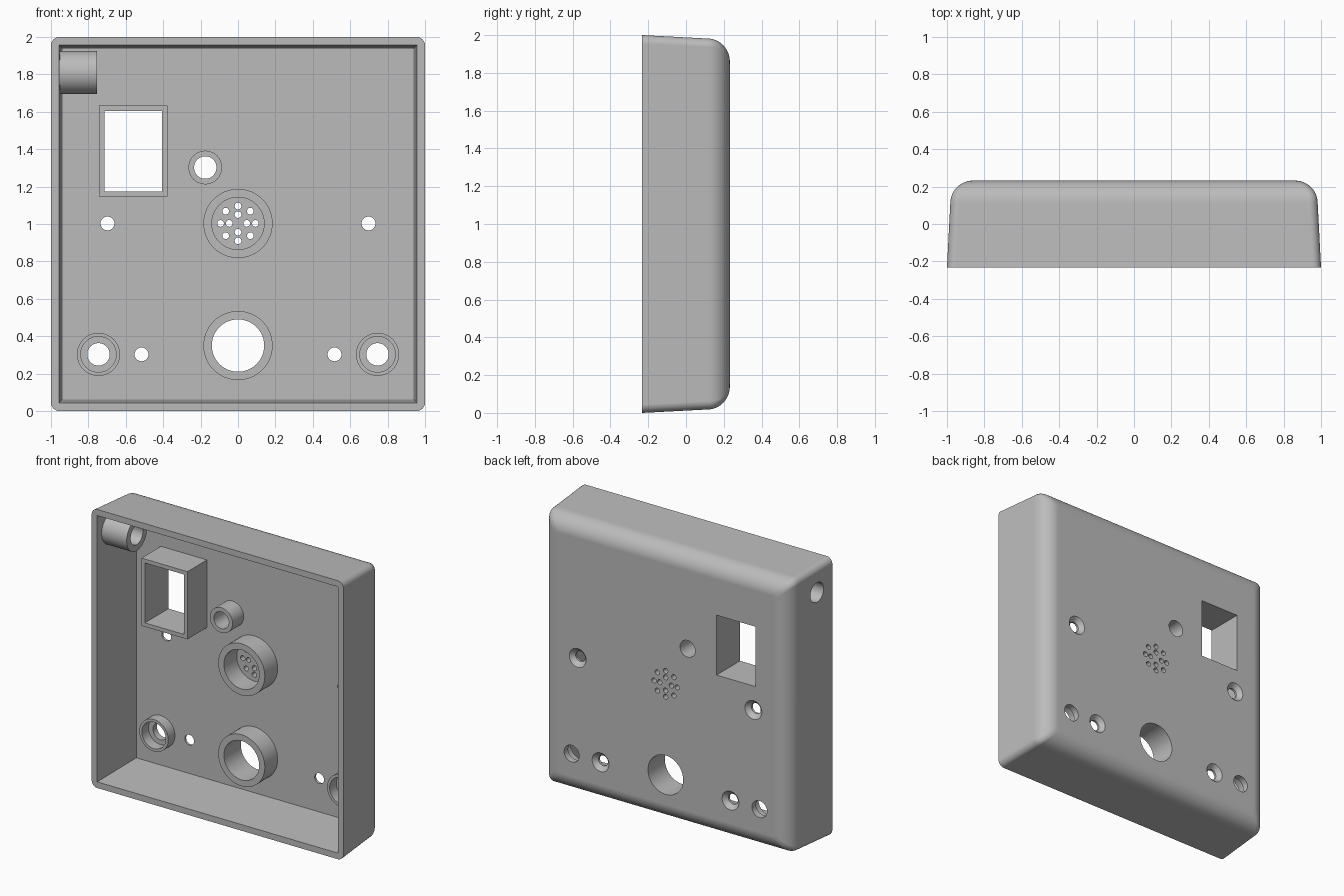
import bpy, bmesh, math

cube = bpy.data.objects.get("Cube")
if cube:
    bpy.data.objects.remove(cube, do_unlink=True)

grey = bpy.data.materials.new("light grey plastic")
grey.use_nodes = True
colour = (0.5, 0.5, 0.5, 1)
grey.diffuse_color = colour
grey.node_tree.nodes["Principled BSDF"].inputs["Base Color"].default_value = colour

FRONT, BACK, FLOOR = -0.232, 0.232, 0.186
OVER = 0.3          # cutters reach past the back
MID = 1.0           # height of the case centre


def add_loft(bm, rings, closed=False):
    """Skin a list of point rings; closed joins the last ring to the first."""
    loops = [[bm.verts.new(p) for p in ring] for ring in rings]
    faces = []
    pairs = list(zip(loops, loops[1:]))
    if closed:
        pairs.append((loops[-1], loops[0]))
    else:
        faces += [bm.faces.new(loops[0]), bm.faces.new(loops[-1])]
    for a, b in pairs:
        for i in range(len(a)):
            j = (i + 1) % len(a)
            faces.append(bm.faces.new((a[i], a[j], b[j], b[i])))
    bmesh.ops.recalc_face_normals(bm, faces=faces)


def finish(name, bm):
    mesh = bpy.data.meshes.new(name)
    bm.to_mesh(mesh)
    bm.free()
    mesh.materials.append(grey)
    obj = bpy.data.objects.new(name, mesh)
    bpy.context.collection.objects.link(obj)
    return obj


def smooth(obj):
    bpy.ops.object.select_all(action='DESELECT')
    obj.select_set(True)
    bpy.context.view_layer.objects.active = obj
    bpy.ops.object.shade_smooth_by_angle(angle=math.radians(30))


def cut(obj, cutter):
    mod = obj.modifiers.new("cut", 'BOOLEAN')
    mod.operation, mod.solver, mod.object = 'DIFFERENCE', 'EXACT', cutter
    bpy.context.view_layer.objects.active = obj
    bpy.ops.object.modifier_apply(modifier=mod.name)
    bpy.data.objects.remove(cutter, do_unlink=True)


def circle(x, z, r, y, n=48):
    return [(x + r * math.cos(math.tau * i / n), y, z + r * math.sin(math.tau * i / n))
            for i in range(n)]


def side_circle(x, y, z, r, n=48):
    return [(x, y + r * math.cos(math.tau * i / n), z + r * math.sin(math.tau * i / n))
            for i in range(n)]


def rect(x0, x1, z0, z1, y):
    return [(x0, y, z0), (x1, y, z0), (x1, y, z1), (x0, y, z1)]


def square(half, y):
    return rect(-half, half, MID - half, MID + half, y)


def round_square(half, r, y, steps=6):
    pts = []
    for k, (sx, sz) in enumerate([(1, 1), (-1, 1), (-1, -1), (1, -1)]):
        for i in range(steps + 1):
            a = math.pi / 2 * (k + i / steps)
            pts.append((sx * (half - r) + r * math.cos(a), y,
                        MID + sz * (half - r) + r * math.sin(a)))
    return pts


def tube(name, x, z, outer, inner, front):
    bm = bmesh.new()
    add_loft(bm, [circle(x, z, outer, FLOOR + 0.001), circle(x, z, outer, front),
                  circle(x, z, inner, front), circle(x, z, inner, FLOOR + 0.001)], True)
    smooth(finish(name, bm))


# Case shell: drafted walls with a rounded back edge
fillet = 0.12
rings = [round_square(1.0, 0.045, FRONT)]
for i in range(13):
    a = math.pi / 2 * i / 12
    rings.append(round_square(0.982 - fillet * (1 - math.cos(a)), 0.045 - 0.02 * i / 12,
                              BACK - fillet * (1 - math.sin(a))))
bm = bmesh.new()
add_loft(bm, rings)
case = finish("case_shell", bm)

# Open cavity
bm = bmesh.new()
add_loft(bm, [square(0.96, FRONT - 0.1), square(0.956, FRONT), square(0.938, FLOOR)])
cut(case, finish("cavity_cutter", bm))

# Openings through the panel and the side wall
window = (-0.715, -0.405, 1.175, 1.605)
button, grille, lens = (-0.175, 1.302), (0, 1.003), (0, 0.35)
post_x, post_z = 0.746, 0.303
inlet_y, inlet_z = -0.07, 1.81

bm = bmesh.new()
start = FLOOR - 0.05


def hole(x, z, r, n=48):
    add_loft(bm, [circle(x, z, r, start, n), circle(x, z, r, OVER, n)])


add_loft(bm, [rect(*window, start), rect(*window, OVER)])
hole(*button, 0.06)
hole(*lens, 0.14)
add_loft(bm, [side_circle(-1.1, inlet_y, inlet_z, 0.07),
              side_circle(-0.9, inlet_y, inlet_z, 0.07)])
for s in (-1, 1):
    hole(s * post_x, post_z, 0.06)
    # countersunk screw holes
    for x, z in ((0.698, 1.003), (0.516, 0.303)):
        add_loft(bm, [circle(s * x, z, 0.037, start), circle(s * x, z, 0.037, BACK - 0.03),
                      circle(s * x, z, 0.067, BACK), circle(s * x, z, 0.067, OVER)])
# sound holes: two crossed rows and four diagonals
for k in range(4):
    a = math.pi / 2 * k
    for r, turn in ((0.047, 0), (0.093, 0), (0.093, math.pi / 4)):
        hole(grille[0] + r * math.cos(a + turn), grille[1] + r * math.sin(a + turn), 0.018, 20)
cut(case, finish("opening_cutter", bm))
smooth(case)
case.modifiers.new("even_shading", 'WEIGHTED_NORMAL').keep_sharp = True

# Raised collars inside
tube("button_collar", *button, 0.09, 0.06, 0.06)
tube("speaker_collar", *grille, 0.185, 0.14, 0.04)
tube("lens_collar", *lens, 0.185, 0.14, 0.04)
for s, side in ((-1, "right"), (1, "left")):
    tube(side + "_corner_collar", s * post_x, post_z, 0.115, 0.095, 0.11)

# Window frame
w = 0.028
outer = (window[0] - w, window[1] + w, window[2] - w, window[3] + w)
bm = bmesh.new()
add_loft(bm, [rect(*outer, FLOOR + 0.001), rect(*outer, -0.035),
              rect(*window, -0.035), rect(*window, FLOOR + 0.001)], True)
finish("window_frame", bm)

# Cable inlet tube on the side wall
bm = bmesh.new()
add_loft(bm, [side_circle(x, inlet_y, inlet_z, r) for x, r in
              ((-0.955, 0.115), (-0.755, 0.115), (-0.755, 0.07), (-0.955, 0.07))], True)
smooth(finish("cable_inlet", bm))
